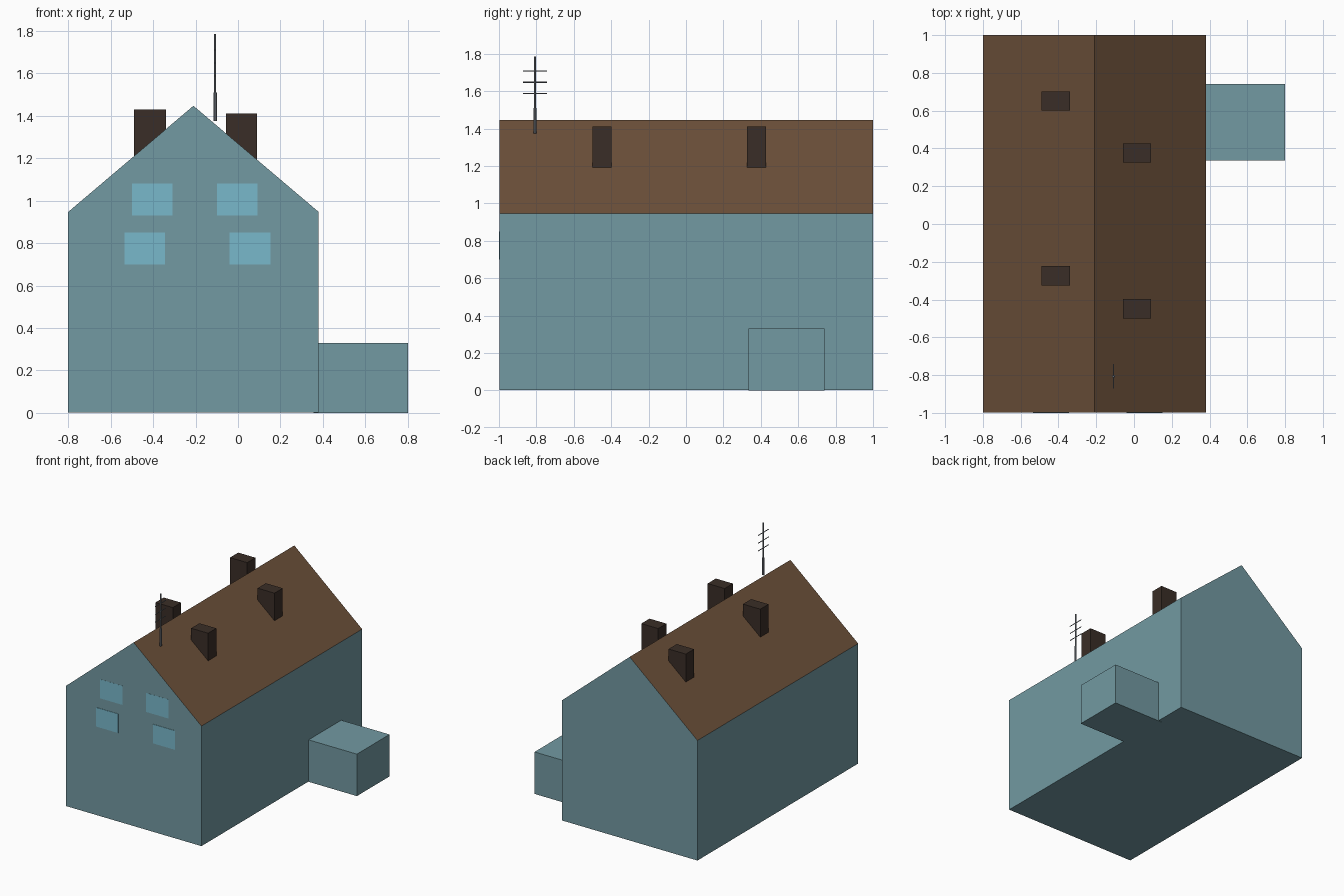
import bpy, bmesh
from mathutils import Vector

if "Cube" in bpy.data.objects:
    bpy.data.objects.remove(bpy.data.objects["Cube"])


def material(name, rgb):
    m = bpy.data.materials.new(name)
    m.diffuse_color = (*rgb, 1)
    m.use_nodes = True
    m.node_tree.nodes["Principled BSDF"].inputs["Base Color"].default_value = m.diffuse_color
    return m


WALL = material("wall_paint", (0.17, 0.32, 0.36))
ROOF = material("roof_tiles", (0.15, 0.08, 0.042))
BRICK = material("chimney_brick", (0.042, 0.027, 0.02))
GLASS = material("window_glass", (0.19, 0.48, 0.60))
METAL = material("aerial_metal", (0.2, 0.22, 0.25))


def finish(name, bm, *mats):
    bmesh.ops.recalc_face_normals(bm, faces=bm.faces[:])
    me = bpy.data.meshes.new(name)
    bm.to_mesh(me)
    bm.free()
    for m in mats:
        me.materials.append(m)
    ob = bpy.data.objects.new(name, me)
    bpy.context.collection.objects.link(ob)
    return ob


def box(name, x, y, z, mat):
    bm = bmesh.new()
    bmesh.ops.create_cube(bm, size=1)
    bmesh.ops.scale(bm, vec=(x[1] - x[0], y[1] - y[0], z[1] - z[0]), verts=bm.verts)
    bmesh.ops.translate(bm, vec=(sum(x) / 2, sum(y) / 2, sum(z) / 2), verts=bm.verts)
    return finish(name, bm, mat)


def rod(name, start, end, radius, mat):
    a, b = Vector(start), Vector(end)
    bm = bmesh.new()
    bmesh.ops.create_cone(bm, cap_ends=True, segments=8, radius1=radius,
                          radius2=radius, depth=(b - a).length)
    turn = Vector((0, 0, 1)).rotation_difference(b - a).to_matrix()
    bmesh.ops.rotate(bm, matrix=turn, verts=bm.verts)
    bmesh.ops.translate(bm, vec=(a + b) / 2, verts=bm.verts)
    return finish(name, bm, mat)


# House: gable profile swept front to back, sloping faces take the roof colour
FRONT = -0.997
bm = bmesh.new()
profile = [(-0.80, 0.003), (0.38, 0.003), (0.38, 0.947), (-0.21, 1.447), (-0.80, 0.947)]
gable = bm.faces.new([bm.verts.new((x, FRONT, z)) for x, z in profile])
swept = bmesh.ops.extrude_face_region(bm, geom=[gable], use_keep_orig=True)
bmesh.ops.translate(bm, vec=(0, 1 - FRONT, 0),
                    verts=[g for g in swept["geom"] if isinstance(g, bmesh.types.BMVert)])
bm.normal_update()
for f in bm.faces:
    if abs(f.normal.x) > 0.1 and abs(f.normal.z) > 0.1:
        f.material_index = 1
finish("house", bm, WALL, ROOF)

# Side annex
box("annex", (0.355, 0.80), (0.335, 0.74), (0, 0.33), WALL)

# Front windows: upper pair almost flush, lower pair slightly proud
for name, x, z, out in [("upper_left", -0.50, 0.93, 0.001), ("upper_right", -0.10, 0.93, 0.001),
                        ("lower_left", -0.535, 0.70, 0.003), ("lower_right", -0.04, 0.70, 0.003)]:
    box("window_" + name, (x, x + 0.192), (FRONT - out, FRONT + 0.01), (z, z + 0.15), GLASS)

# Chimneys: two on each slope
for side, x, top, spots in [("left", (-0.49, -0.34), 1.43, (-0.325, 0.60)),
                            ("right", (-0.057, 0.09), 1.41, (-0.50, 0.325))]:
    for end, y in zip(("front", "back"), spots):
        box(f"chimney_{side}_{end}", x, (y, y + 0.102), (1.19, top), BRICK)

# Roof aerial: thick base, thin mast, three crossbars
AX, AY = -0.108, -0.807
rod("aerial_base", (AX, AY, 1.375), (AX, AY, 1.51), 0.008, METAL)
rod("aerial_mast", (AX, AY, 1.50), (AX, AY, 1.785), 0.005, METAL)
for i, z in enumerate((1.587, 1.648, 1.709)):
    rod(f"aerial_crossbar_{i + 1}", (AX, AY - 0.065, z), (AX, AY + 0.065, z), 0.003, METAL)
